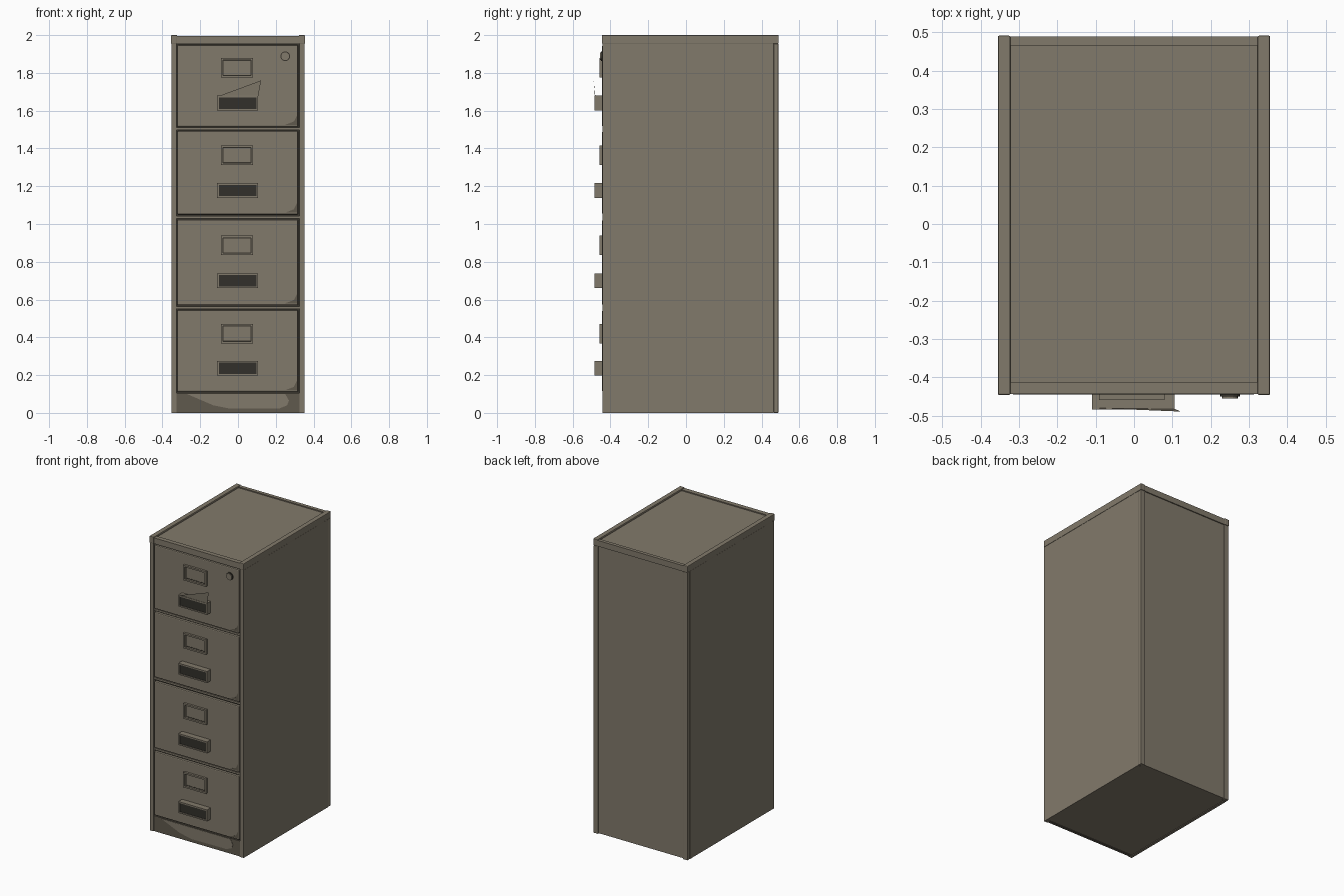
import bpy, bmesh, math

if "Cube" in bpy.data.objects:
    bpy.data.objects.remove(bpy.data.objects["Cube"])


def material(name, rgb):
    m = bpy.data.materials.new(name)
    m.diffuse_color = (*rgb, 1)
    m.use_nodes = True
    m.node_tree.nodes["Principled BSDF"].inputs["Base Color"].default_value = m.diffuse_color
    return m


PAINT = material("khaki grey paint", (0.222, 0.194, 0.147))
GRIME = material("grimy paint", (0.115, 0.1, 0.075))
SHADOW = material("dark seam", (0.04, 0.036, 0.027))
DARK = material("dark recess", (0.032, 0.03, 0.024))


def finish(name, bm, mat):
    bmesh.ops.recalc_face_normals(bm, faces=bm.faces)
    mesh = bpy.data.meshes.new(name)
    bm.to_mesh(mesh)
    bm.free()
    ob = bpy.data.objects.new(name, mesh)
    bpy.context.collection.objects.link(ob)
    mesh.materials.append(mat)
    return ob


def box(name, x, y, z, mat, bevel=0):
    """Box from (min, max) pairs, optionally with softened edges."""
    bm = bmesh.new()
    bmesh.ops.create_cube(bm, size=1)
    for v in bm.verts:
        v.co = [r[0] if c < 0 else r[1] for c, r in zip(v.co, (x, y, z))]
    ob = finish(name, bm, mat)
    if bevel:
        b = ob.modifiers.new("soft edges", 'BEVEL')
        b.width, b.segments = bevel, 2
    return ob


def plate(name, points, y0, y1, mat):
    """Flat outline in the x-z plane, extruded from y0 to y1."""
    bm = bmesh.new()
    f = bm.faces.new([bm.verts.new((x, y0, z)) for x, z in points])
    ext = bmesh.ops.extrude_face_region(bm, geom=[f])
    for v in ext["geom"]:
        if isinstance(v, bmesh.types.BMVert):
            v.co.y = y1
    return finish(name, bm, mat)


def frame(name, x, z, t, y0, y1, mat):
    """Rectangular picture frame with border t, open in the middle."""
    bm = bmesh.new()
    rings = []
    for inset, y in ((0, y1), (0, y0), (t, y0), (t, y1)):
        a, b, c, d = x[0] + inset, x[1] - inset, z[0] + inset, z[1] - inset
        rings.append([bm.verts.new((px, y, pz)) for px, pz in ((a, c), (b, c), (b, d), (a, d))])
    for r in range(4):
        p, q = rings[r], rings[(r + 1) % 4]
        for i in range(4):
            j = (i + 1) % 4
            bm.faces.new((p[i], p[j], q[j], q[i]))
    return finish(name, bm, mat)


# Cabinet shell: core, side panels with front and back returns
box("cabinet_core", (-0.345, 0.345), (-0.425, 0.482), (0.004, 1.988), PAINT)
for side, s in (("left", -1), ("right", 1)):
    def span(a, b):
        return tuple(sorted((s * a, s * b)))
    box(side + "_side_panel", span(0.335, 0.353), (-0.443, 0.462), (0, 1.955), PAINT)
    box(side + "_front_post", span(0.326, 0.353), (-0.443, -0.42), (0, 1.955), PAINT)
    box(side + "_back_post", span(0.32, 0.353), (0.464, 0.489), (0, 1.955), PAINT, 0.003)
    box(side + "_top_rail", span(0.322, 0.355), (-0.446, 0.491), (1.955, 2.0), PAINT, 0.004)
box("front_top_rail", (-0.322, 0.322), (-0.443, -0.412), (1.955, 1.995), PAINT)
box("back_top_rail", (-0.322, 0.322), (0.465, 0.489), (1.955, 1.995), PAINT)

# Kick plate below the drawers, with a worn clean patch
box("kick_plate", (-0.326, 0.326), (-0.438, -0.42), (0.0, 0.105), GRIME)
plate("worn_patch", [(-0.27, 0.1), (-0.13, 0.04), (-0.04, 0.022), (0.22, 0.024), (0.26, 0.04),
                     (0.27, 0.065), (0.25, 0.1)], -0.4375, -0.440, PAINT)

# Drawers: seam, front, label holder and pull
for n, (z0, z1) in enumerate(((0.112, 0.545), (0.57, 1.022), (1.05, 1.492), (1.515, 1.948)), 1):
    tag = "drawer_%d_" % n
    label = (0.368, 0.835, 1.313, 1.775)[n - 1]
    pull = (0.198, 0.66, 1.138, 1.601)[n - 1]
    box(tag + "seam", (-0.328, 0.326), (-0.4275, -0.42), (z0 - 0.007, z1 + 0.006), SHADOW)
    box(tag + "front", (-0.321, 0.318), (-0.444, -0.42), (z0, z1), PAINT, 0.006)
    corner_z = z0 + 0.01 if n > 1 else z0 + 0.008
    plate(tag + "grime", [(0.25, corner_z), (0.312, corner_z), (0.312, corner_z + 0.05),
                          (0.296, corner_z + 0.018)], -0.4435, -0.4446, GRIME)
    frame(tag + "label_holder", (-0.091, 0.08), (label, label + 0.103), 0.011, -0.443, -0.459, PAINT)
    frame(tag + "label_outline", (-0.081, 0.07), (label + 0.01, label + 0.093), 0.004, -0.443, -0.4455, SHADOW)
    frame(tag + "pull", (-0.11, 0.106), (pull, pull + 0.078), 0.009, -0.443, -0.484, PAINT)
    box(tag + "pull_recess", (-0.102, 0.098), (-0.479, -0.443), (pull + 0.008, pull + 0.07), DARK)

# Horizontal rails between drawers
for i, z in enumerate((0.5575, 1.036, 1.5035), 1):
    box("drawer_rail_%d" % i, (-0.326, 0.326), (-0.436, -0.42), (z - 0.006, z + 0.007), PAINT)

# Round lock on the top drawer
for name, r, y1, mat in (("lock_rim", 0.026, -0.450, SHADOW), ("lock_barrel", 0.021, -0.455, PAINT)):
    ring = [(0.25 + r * math.cos(a * math.pi / 8), 1.888 + r * math.sin(a * math.pi / 8)) for a in range(16)]
    plate(name, ring, -0.442, y1, mat)

# Torn paper sliver sticking out of the top pull
bm = bmesh.new()
bm.faces.new([bm.verts.new(p) for p in ((-0.1, -0.48, 1.678), (0.106, -0.482, 1.672), (0.122, -0.489, 1.76))])
finish("paper_sliver", bm, PAINT)
